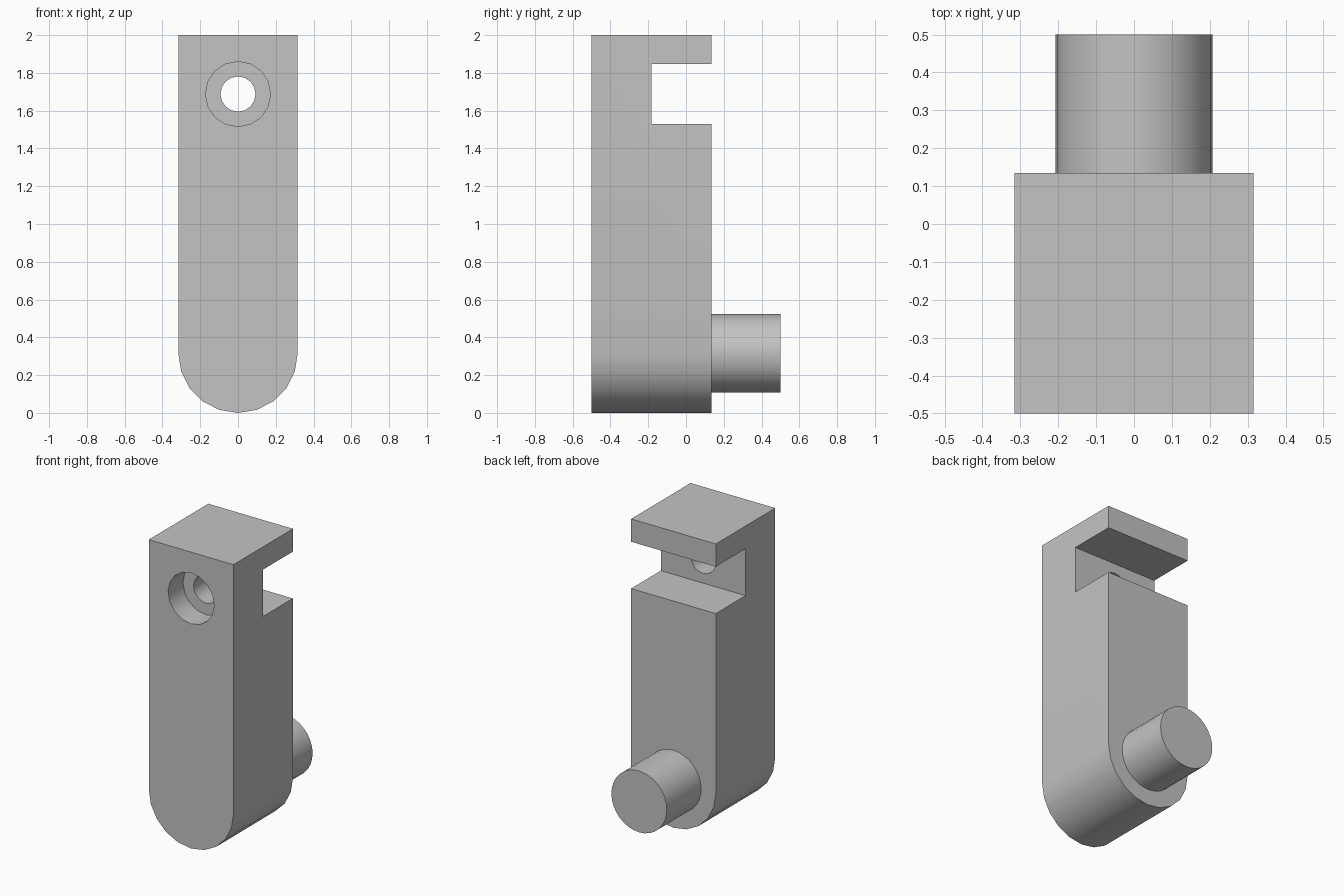
import bpy
import bmesh
from math import pi, cos, sin

cube = bpy.data.objects.get("Cube")
if cube:
    bpy.data.objects.remove(cube, do_unlink=True)

FRONT, BACK, PIN_END = -0.5, 0.134, 0.5
HALF_WIDTH, HEIGHT = 0.316, 2.0
HOLE_Z = 1.688
SLOT_Y = (FRONT + BACK) / 2
STEP_Y = (FRONT + SLOT_Y) / 2

grey = bpy.data.materials.new("plain grey")
grey.use_nodes = True
grey.diffuse_color = (0.55, 0.55, 0.55, 1)
grey.node_tree.nodes["Principled BSDF"].inputs["Base Color"].default_value = grey.diffuse_color


def arc(radius, z, start, end, steps):
    """Points (x, z) along an arc, without the last one."""
    return [(radius * cos(start + (end - start) * i / steps),
             z + radius * sin(start + (end - start) * i / steps)) for i in range(steps)]


def prism(name, outline, y0, y1):
    """Extrude an (x, z) outline from y0 to y1."""
    bm = bmesh.new()
    face = bm.faces.new([bm.verts.new((x, y0, z)) for x, z in outline])
    ext = bmesh.ops.extrude_face_region(bm, geom=[face], use_keep_orig=True)
    moved = [v for v in ext["geom"] if isinstance(v, bmesh.types.BMVert)]
    bmesh.ops.translate(bm, verts=moved, vec=(0, y1 - y0, 0))
    bmesh.ops.recalc_face_normals(bm, faces=bm.faces)
    mesh = bpy.data.meshes.new(name)
    bm.to_mesh(mesh)
    bm.free()
    mesh.materials.append(grey)
    obj = bpy.data.objects.new(name, mesh)
    bpy.context.collection.objects.link(obj)
    return obj


def select(obj):
    bpy.ops.object.select_all(action="DESELECT")
    obj.select_set(True)
    bpy.context.view_layer.objects.active = obj


def cut(obj, cutter):
    mod = obj.modifiers.new("cut", "BOOLEAN")
    mod.operation = "DIFFERENCE"
    mod.solver = "EXACT"
    mod.object = cutter
    select(obj)
    bpy.ops.object.modifier_apply(modifier=mod.name)
    bpy.data.objects.remove(cutter, do_unlink=True)


# Body: square top, rounded bottom
outline = arc(HALF_WIDTH, HALF_WIDTH, pi, 2 * pi, 10)
outline += [(HALF_WIDTH, HALF_WIDTH), (HALF_WIDTH, HEIGHT), (-HALF_WIDTH, HEIGHT)]
body = prism("body", outline, FRONT, BACK)

# Slot across the back
slot = [(-0.5, 1.53), (0.5, 1.53), (0.5, 1.846), (-0.5, 1.846)]
cut(body, prism("slot_cutter", slot, SLOT_Y, BACK + 0.2))

# Stepped screw hole from the front into the slot
cut(body, prism("wide_hole_cutter", arc(0.172, HOLE_Z, 0, 2 * pi, 16), FRONT - 0.1, STEP_Y))
cut(body, prism("narrow_hole_cutter", arc(0.093, HOLE_Z, 0, 2 * pi, 16), FRONT - 0.1, SLOT_Y + 0.1))

# Round pin at the back
pin = prism("pin", arc(0.207, HALF_WIDTH, 0, 2 * pi, 32), BACK, PIN_END)

for part in (body, pin):
    select(part)
    bpy.ops.object.shade_smooth_by_angle(angle=pi / 6)
